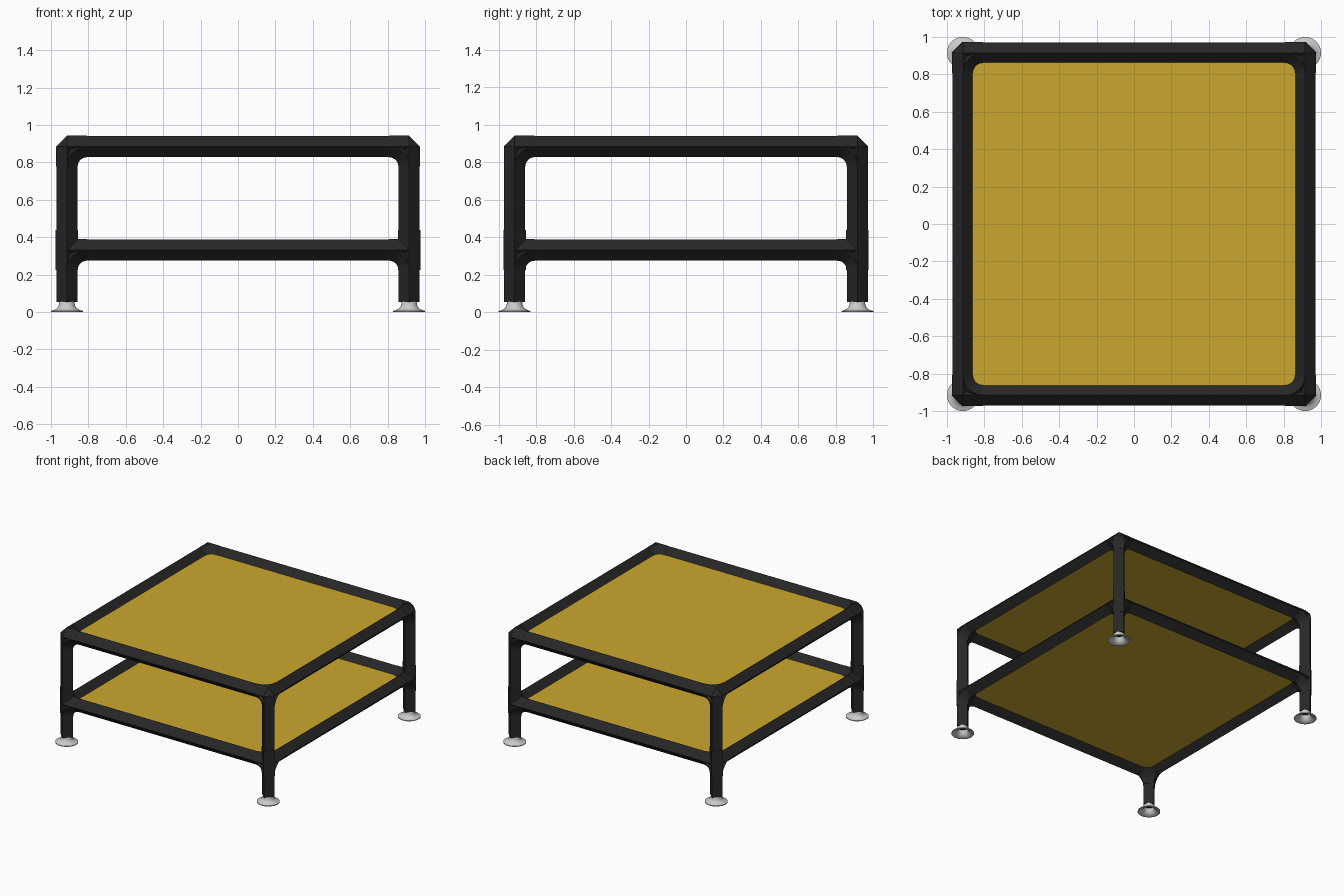
import bpy, bmesh, math
from mathutils import Vector

cube = bpy.data.objects.get("Cube")
if cube:
    bpy.data.objects.remove(cube, do_unlink=True)

C = 0.915               # leg axis offset
TOP, LOW = 0.885, 0.332  # rail heights
R_TUBE, R_SLEEVE = 0.056, 0.0575
ARM = 0.107             # length of a fitting arm
X, Y, Z = Vector((1, 0, 0)), Vector((0, 1, 0)), Vector((0, 0, 1))


def material(name, color, rough):
    m = bpy.data.materials.new(name)
    m.use_nodes = True
    m.diffuse_color = (*color, 1)
    bsdf = m.node_tree.nodes["Principled BSDF"]
    bsdf.inputs["Base Color"].default_value = (*color, 1)
    bsdf.inputs["Roughness"].default_value = rough
    return m


black = material("black_frame", (0.02, 0.02, 0.02), 0.6)
yellow = material("yellow_panel", (0.6, 0.39, 0.027), 0.6)
grey = material("light_grey_foot", (0.6, 0.6, 0.6), 0.5)


def finish(bm, name, mat):
    bmesh.ops.recalc_face_normals(bm, faces=bm.faces)
    mesh = bpy.data.meshes.new(name)
    bm.to_mesh(mesh)
    bm.free()
    mesh.materials.append(mat)
    obj = bpy.data.objects.new(name, mesh)
    bpy.context.collection.objects.link(obj)
    return obj


def loft(bm, rings):
    """Skin a row of closed rings and cap both ends."""
    rows = [[bm.verts.new(p) for p in ring] for ring in rings]
    for a, b in zip(rows, rows[1:]):
        for i in range(len(a)):
            j = (i + 1) % len(a)
            bm.faces.new((a[i], a[j], b[j], b[i]))
    bm.faces.new(rows[0])
    bm.faces.new(rows[-1])


def diamond(center, u, v, r):
    return [center + d * r for d in (u, v, -u, -v)]


def bar(bm, a, b, r):
    """Four-sided tube with its edges turned to the axes."""
    d = (b - a).normalized()
    u = X if abs(d.z) > 0.5 else Z
    v = d.cross(u)
    loft(bm, [diamond(a, u, v, r), diamond(b, u, v, r)])


def elbow(bm, corner, d1, d2, r, steps=6):
    """Curved inner bend between two arms of a fitting."""
    pivot = corner + (d1 + d2) * ARM
    side = d1.cross(d2)
    rings = []
    for i in range(steps + 1):
        t = math.pi / 2 * i / steps
        radial = -d1 * math.cos(t) - d2 * math.sin(t)
        rings.append(diamond(pivot + radial * ARM, radial, side, r))
    loft(bm, rings)


def corner_core(bm, c, r):
    verts = [bm.verts.new(c + d * s * r) for d in (X, Y, Z) for s in (1, -1)]
    bmesh.ops.convex_hull(bm, input=verts)


# Rails of both tiers
for tier, z in (("upper", TOP), ("lower", LOW)):
    for s, fb, lr in ((-1, "front", "right"), (1, "back", "left")):
        for along, across, place in ((X, Y, fb), (Y, X, lr)):
            bm = bmesh.new()
            mid = across * s * C + Z * z
            bar(bm, mid - along * (C - ARM), mid + along * (C - ARM), R_TUBE)
            finish(bm, f"{tier}_{place}_rail", black)

    # Panel, slipped into the inner edges of the rails
    bm = bmesh.new()
    bmesh.ops.create_cube(bm, size=1)
    half = C - R_TUBE / 2
    for v in bm.verts:
        v.co = Vector((v.co.x * 2 * half, v.co.y * 2 * half, z + v.co.z * 0.008))
    finish(bm, f"{tier}_panel", yellow)

# Foot profile: outer bell, then hollow inside
FOOT = ((0.04, 0.056), (0.043, 0.035), (0.052, 0.02), (0.068, 0.011), (0.085, 0.006),
        (0.085, 0), (0.076, 0), (0.058, 0.008), (0.042, 0.02), (0.034, 0.05))

# Legs, fittings and feet at the four corners
for sx, lr in ((-1, "right"), (1, "left")):
    for sy, fb in ((-1, "front"), (1, "back")):
        tag = f"{fb}_{lr}"
        base = Vector((sx * C, sy * C, 0))
        top, low = base + Z * TOP, base + Z * LOW
        ix, iy = -sx * X, -sy * Y

        bm = bmesh.new()
        bar(bm, base + Z * 0.053, top - Z * ARM, R_TUBE)
        finish(bm, f"{tag}_leg", black)

        # Three-way corner fitting
        bm = bmesh.new()
        corner_core(bm, top, R_SLEEVE)
        for d in (ix, iy, -Z):
            bar(bm, top, top + d * ARM, R_SLEEVE)
        for d1, d2 in ((ix, iy), (ix, -Z), (iy, -Z)):
            elbow(bm, top, d1, d2, R_SLEEVE)
        finish(bm, f"{tag}_corner_fitting", black)

        # Tee fitting on the leg
        bm = bmesh.new()
        bar(bm, low - Z * ARM, low + Z * ARM, 0.06)
        for d in (ix, iy):
            bar(bm, low, low + d * ARM, R_SLEEVE)
            elbow(bm, low, d, -Z, R_SLEEVE)
        elbow(bm, low, ix, iy, R_SLEEVE)
        finish(bm, f"{tag}_tee_fitting", black)

        # Bell-shaped foot
        bm = bmesh.new()
        ring = [bm.verts.new(base + Vector((r, 0, z))) for r, z in FOOT]
        edges = [bm.edges.new(p) for p in zip(ring, ring[1:] + ring[:1])]
        bmesh.ops.spin(bm, geom=ring + edges, cent=base, axis=Z,
                       angle=2 * math.pi, steps=32, use_duplicate=False)
        bmesh.ops.remove_doubles(bm, verts=bm.verts, dist=0.0001)
        foot = finish(bm, f"{tag}_foot", grey)
        bpy.ops.object.select_all(action="DESELECT")
        foot.select_set(True)
        bpy.context.view_layer.objects.active = foot
        bpy.ops.object.shade_smooth_by_angle(angle=math.radians(40))
